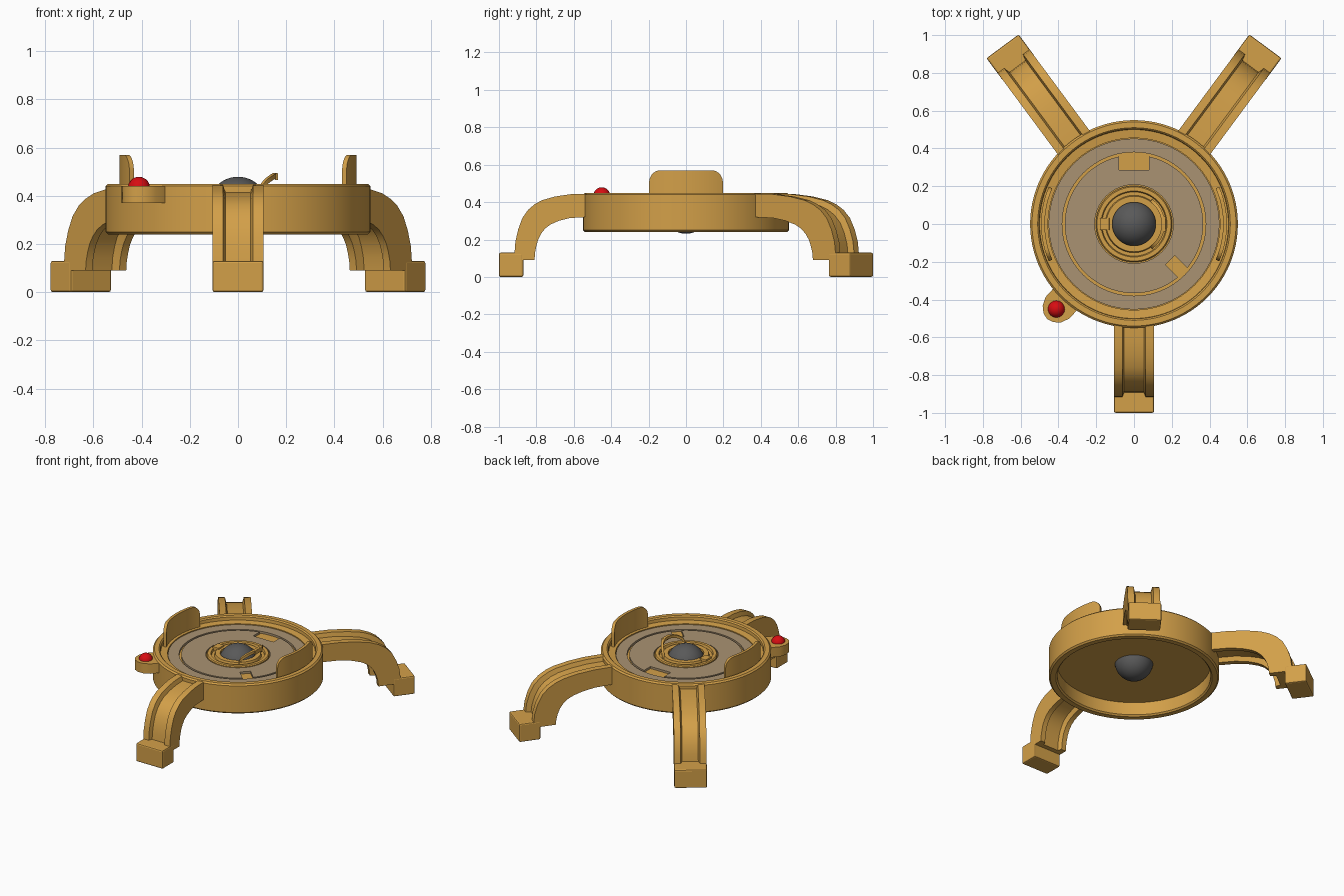
import bpy, bmesh, math
from mathutils import Vector, Matrix

if "Cube" in bpy.data.objects:
    bpy.data.objects.remove(bpy.data.objects["Cube"])


def mat(name, r, g, b):
    m = bpy.data.materials.new(name)
    m.diffuse_color = (r, g, b, 1)
    m.use_nodes = True
    m.node_tree.nodes["Principled BSDF"].inputs["Base Color"].default_value = m.diffuse_color
    return m


GOLD = mat("gold", 0.65, 0.35, 0.066)
TAN = mat("tan", 0.40, 0.29, 0.17)
GREY = mat("dark grey", 0.10, 0.10, 0.10)
RED = mat("red", 0.68, 0.004, 0.006)


def finish(bm, name, material, bevel=0, smooth=True):
    bmesh.ops.recalc_face_normals(bm, faces=bm.faces[:])
    me = bpy.data.meshes.new(name)
    bm.to_mesh(me)
    bm.free()
    ob = bpy.data.objects.new(name, me)
    bpy.context.collection.objects.link(ob)
    me.materials.append(material)
    if bevel:
        b = ob.modifiers.new("bevel", 'BEVEL')
        b.width, b.segments = bevel, 2
    if smooth:
        bpy.ops.object.select_all(action='DESELECT')
        ob.select_set(True)
        bpy.context.view_layer.objects.active = ob
        bpy.ops.object.shade_smooth_by_angle(angle=math.radians(32))
    return ob


def loft(name, rings, material, closed=False):
    """Skin a list of equal point rings; cap the ends unless closed."""
    bm = bmesh.new()
    vs = [[bm.verts.new(p) for p in ring] for ring in rings]
    n = len(vs[0])
    for i in range(len(vs) if closed else len(vs) - 1):
        a, b = vs[i], vs[(i + 1) % len(vs)]
        for j in range(n):
            k = (j + 1) % n
            bm.faces.new((a[j], a[k], b[k], b[j]))
    if not closed:
        bm.faces.new(vs[0])
        bm.faces.new(vs[-1])
    return finish(bm, name, material)


def polar(r, deg, z, side=0):
    """Point at radius r along a direction, shifted sideways."""
    return Matrix.Rotation(math.radians(deg), 3, 'Z') @ Vector((r, side, z))


def revolve(name, profile, material, seg=96):
    return loft(name, [[polar(r, 360 * i / seg, z) for r, z in profile]
                       for i in range(seg)], material, closed=True)


def box(name, r0, r1, half, z0, z1, deg, material, bevel=0):
    bm = bmesh.new()
    bmesh.ops.create_cube(bm, size=1)
    for v in bm.verts:
        v.co = polar(r1 if v.co.x > 0 else r0, deg, z1 if v.co.z > 0 else z0,
                     half if v.co.y > 0 else -half)
    return finish(bm, name, material, bevel, smooth=False)


def ball(name, centre, radius, material, u, v):
    bm = bmesh.new()
    bmesh.ops.create_uvsphere(bm, u_segments=u, v_segments=v, radius=radius,
                              matrix=Matrix.Translation(centre))
    return finish(bm, name, material)


# Main housing: rim with a recessed top and an open underside
revolve("housing", [(.05, .34), (.495, .34), (.495, .25), (.505, .24), (.54, .24),
                    (.55, .25), (.55, .44), (.54, .45), (.51, .45), (.502, .442),
                    (.50, .42), (.455, .415), (.455, .395), (.05, .395)], GOLD)

# Tan deck plates, split by a groove
revolve("outer_deck", [(.38, .39), (.452, .39), (.452, .41), (.38, .41)], TAN)
deck = revolve("inner_deck", [(.208, .39), (.366, .39), (.366, .41), (.208, .41)], TAN)
for deg, r0, half in ((90, .285, .08), (180, .285, .04), (-45, .27, .035)):
    cut = box("notch_cutter", r0, .45, half, .37, .45, deg, TAN)
    cut.hide_render = True
    cut.hide_set(True)
    mod = deck.modifiers.new("notch", 'BOOLEAN')
    mod.operation, mod.object, mod.solver = 'DIFFERENCE', cut, 'EXACT'

# Hub ring and centre ball
revolve("hub_ring", [(.115, .385), (.202, .385), (.202, .412), (.196, .418), (.175, .418),
                     (.170, .402), (.152, .402), (.147, .42), (.115, .42)], GOLD, 64)
box("hub_tab", .13, .18, .032, .395, .43, 180, GOLD, .004)
ball("centre_ball", (0, 0, .355), .124, GREY, 48, 24)

# Arched handle beside the ball
rings = []
for i in range(25):
    t = -1 + i / 12
    h = .41 + .075 * math.sqrt(max(0, 1 - t * t))
    rings.append([polar(r, 54 * t, z) for r, z in
                  ((.146, h - .01), (.163, h - .01), (.163, h + .01), (.146, h + .01))])
loft("handle", rings, GOLD)
box("handle_lip", .153, .167, .04, .465, .494, 0, GOLD, .003)

# Curved cheek plates inside the rim, with rounded upper corners
for name, mid in (("right_cheek", 0), ("left_cheek", 180)):
    rings = []
    for i in range(41):
        t = -math.cos(math.pi * i / 40)
        edge = max(0, (abs(t) - .68) / .32)
        top = .505 + .065 * math.sqrt(max(0, 1 - edge * edge))
        rings.append([polar(r, mid + 23.6 * t, z) for r, z in
                      ((.472, .405), (.492, .405), (.492, top), (.472, top))])
    loft(name, rings, GOLD)

# Legs: channelled beam bending down to a block foot
PATH = [(.53, .445, .53, .32), (.62, .442, .62, .315), (.70, .43, .68, .30),
        (.77, .41, .725, .28), (.81, .388, .752, .26), (.845, .358, .774, .232),
        (.875, .315, .79, .20), (.897, .255, .80, .165), (.912, .19, .807, .13),
        (.92, .09, .81, .09)]
SECTION = [(-.105, 0), (-.062, 0), (-.052, .22), (.052, .22), (.062, 0), (.105, 0),
           (.105, 1), (.07, 1), (.058, .76), (-.058, .76), (-.07, 1), (-.105, 1)]
for name, deg, stretch, f0, f1 in (("front_leg", -90, 1, .87, 1.0),
                                   ("back_right_leg", 53.5, 1.4, 1.025, 1.17),
                                   ("back_left_leg", 126.5, 1.4, 1.025, 1.17)):
    rings = []
    for ro, zo, ri, zi in PATH:
        ro, ri = (.53 + (r - .53) * stretch for r in (ro, ri))
        rings.append([polar(ro + (ri - ro) * t, deg, zo + (zi - zo) * t, u)
                      for u, t in SECTION])
    loft(name, rings, GOLD)
    box(name + "_foot", f0, f1, .106, 0, .13, deg, GOLD, .009)

# Side bracket with red button
OUT = [(.52, -.085), (.60, -.085), (.645, -.066), (.672, -.035), (.682, 0),
       (.672, .035), (.645, .066), (.60, .085), (.52, .085)]
loft("button_bracket", [[polar(r, -132.4, z, s) for r, s in OUT] for z in (.37, .44)], GOLD)
ball("red_button", polar(.61, -132.4, .433), .046, RED, 16, 10)
